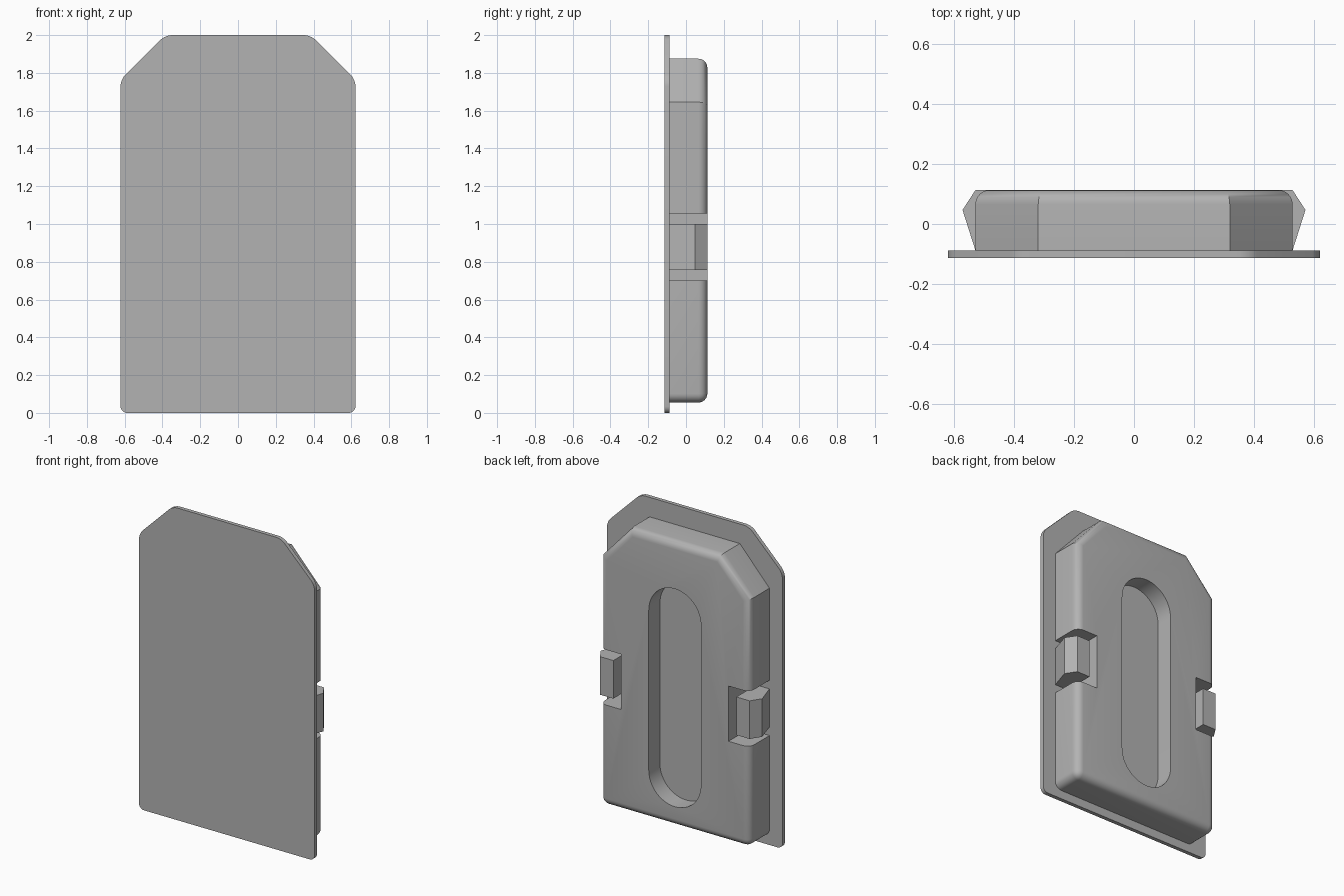
import bpy, bmesh, math

cube = bpy.data.objects.get("Cube")
if cube:
    bpy.data.objects.remove(cube, do_unlink=True)

FRONT, SEAM, BACK = -0.113, -0.088, 0.113
MID_Z = 0.878

grey = bpy.data.materials.new("plain grey")
grey.use_nodes = True
colour = (0.45, 0.45, 0.45, 1)
grey.diffuse_color = colour
grey.node_tree.nodes["Principled BSDF"].inputs["Base Color"].default_value = colour


def extrude(name, points, offset, bevel=0, pick=None, segments=6):
    """Extrude a closed outline along offset, then round the picked edges."""
    bm = bmesh.new()
    face = bm.faces.new([bm.verts.new(p) for p in points])
    top = bmesh.ops.extrude_face_region(bm, geom=[face])["geom"]
    bmesh.ops.translate(bm, vec=offset, verts=[g for g in top if isinstance(g, bmesh.types.BMVert)])
    bmesh.ops.recalc_face_normals(bm, faces=bm.faces)
    if pick:
        bmesh.ops.bevel(bm, geom=[e for e in bm.edges if pick(*e.verts)], offset=bevel,
                        segments=segments, profile=0.5, affect='EDGES')
    mesh = bpy.data.meshes.new(name)
    bm.to_mesh(mesh)
    bm.free()
    mesh.materials.append(grey)
    ob = bpy.data.objects.new(name, mesh)
    bpy.context.collection.objects.link(ob)
    return ob


def select(ob):
    bpy.ops.object.select_all(action='DESELECT')
    ob.select_set(True)
    bpy.context.view_layer.objects.active = ob


def cut(ob, cutter):
    mod = ob.modifiers.new("cut", 'BOOLEAN')
    mod.operation, mod.solver, mod.object = 'DIFFERENCE', 'EXACT', cutter
    select(ob)
    bpy.ops.object.modifier_apply(modifier=mod.name)
    bpy.data.objects.remove(cutter, do_unlink=True)


def panel(half, low, high, shoulder, half_top, y):
    """Rectangle outline with the two top corners clipped."""
    side = [(half, low), (half, shoulder), (half_top, high)]
    return [(x, y, z) for x, z in side] + [(-x, y, z) for x, z in reversed(side)]


def along_y(a, b):
    return abs(a.co.y - b.co.y) > 0.01


# Thin face plate with softened corners
plate = extrude("face_plate", panel(0.622, 0, 2, 1.765, 0.385, FRONT),
                (0, SEAM - FRONT, 0), 0.035, along_y)

# Raised housing, rounded around the back rim and the bottom corners
body = extrude("housing", panel(0.53, 0.055, 1.875, 1.645, 0.32, SEAM), (0, BACK - SEAM, 0), 0.047,
               lambda a, b: min(a.co.y, b.co.y) > 0.1 or (along_y(a, b) and a.co.z < 0.1))

# Long rounded recess in the back
R, REACH, N = 0.185, 0.513, 24
slot = []
for sign, start in ((1, 0), (-1, math.pi)):
    for i in range(N + 1):
        a = start + math.pi * i / N
        slot.append((R * math.cos(a), BACK - 0.113, MID_Z + sign * REACH + R * math.sin(a)))
cut(body, extrude("recess_cutter", slot, (0, 0.3, 0)))

# Side notches with a wedge-shaped clip standing in each
for name, s in (("left", 1), ("right", -1)):
    notch = [(s * x, y, MID_Z - 0.177) for x, y in
             ((0.38, SEAM - 0.01), (0.7, SEAM - 0.01), (0.7, 0.3), (0.38, 0.3))]
    cut(body, extrude("notch_cutter", notch, (0, 0, 0.354)))
    clip = [(s * x, y, MID_Z - 0.122) for x, y in
            ((0.436, SEAM), (0.53, SEAM), (0.573, 0.047), (0.53, BACK), (0.436, BACK))]
    extrude(name + "_clip", clip, (0, 0, 0.244))

for ob in (plate, body):
    select(ob)
    bpy.ops.object.shade_smooth_by_angle(angle=math.radians(30))
